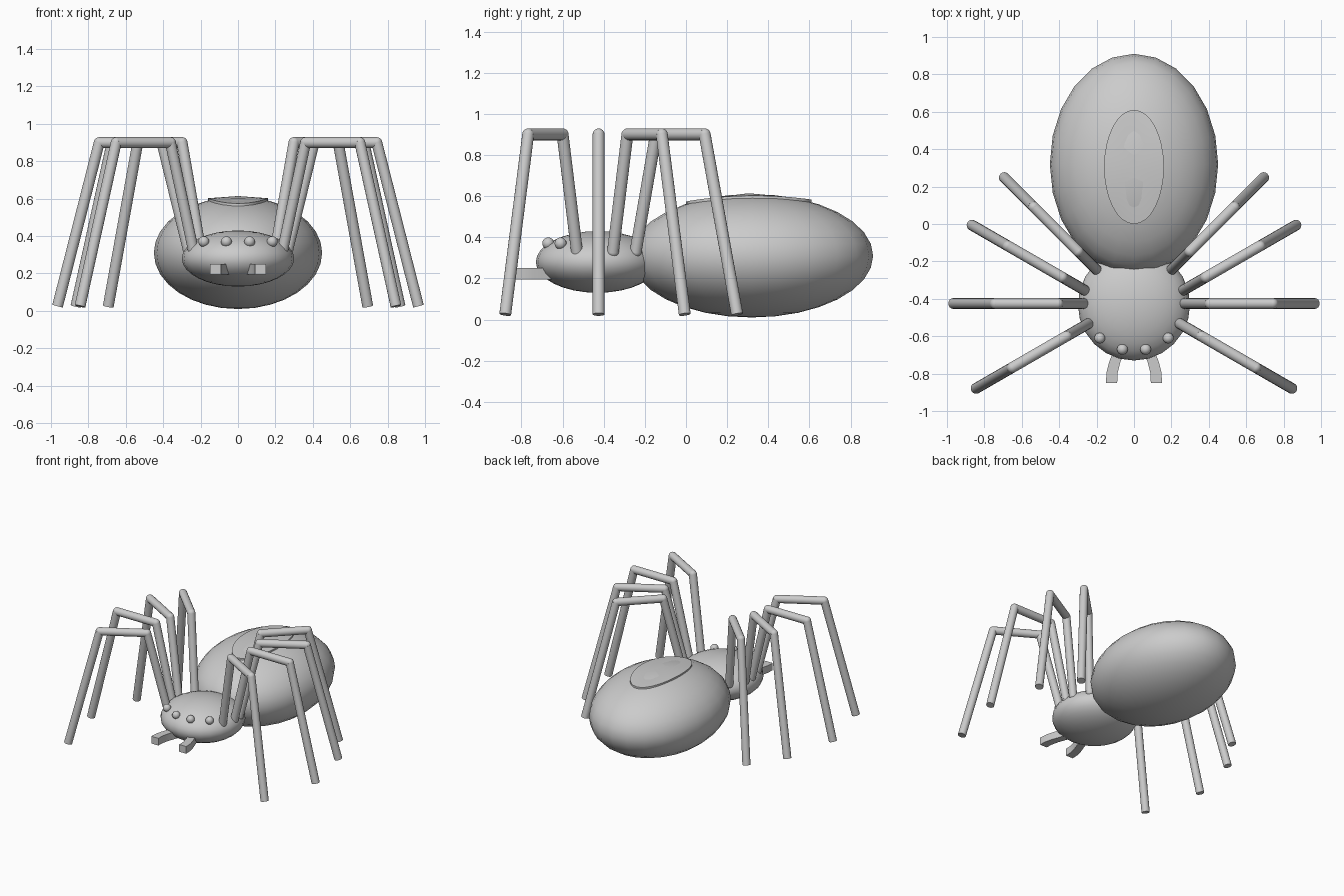
import bpy, bmesh, math
from mathutils import Vector, Matrix

if "Cube" in bpy.data.objects:
    bpy.data.objects.remove(bpy.data.objects["Cube"])


def finish(bm, name, angle=40):
    bmesh.ops.recalc_face_normals(bm, faces=bm.faces)
    me = bpy.data.meshes.new(name)
    bm.to_mesh(me)
    bm.free()
    ob = bpy.data.objects.new(name, me)
    bpy.context.collection.objects.link(ob)
    bpy.ops.object.select_all(action='DESELECT')
    ob.select_set(True)
    bpy.context.view_layer.objects.active = ob
    bpy.ops.object.shade_smooth_by_angle(angle=math.radians(angle))
    return ob


def ellipsoid(name, centre, radii, seg=24, rings=16):
    bm = bmesh.new()
    m = Matrix.Translation(centre) @ Matrix.Diagonal((*radii, 1))
    bmesh.ops.create_uvsphere(bm, u_segments=seg, v_segments=rings, radius=1, matrix=m)
    return finish(bm, name)


def tube(bm, a, b, r):
    d = b - a
    m = Matrix.Translation((a + b) / 2) @ d.to_track_quat('Z', 'Y').to_matrix().to_4x4()
    bmesh.ops.create_cone(bm, cap_ends=True, segments=16, radius1=r, radius2=r,
                          depth=d.length, matrix=m)


# body
AC, AR = (0, 0.32, 0.31), (0.45, 0.59, 0.30)
ellipsoid("abdomen", AC, AR)
ellipsoid("head", (0, -0.43, 0.28), (0.30, 0.30, 0.15))

# oval marking draped over the top of the abdomen, with a thin rim
bm = bmesh.new()
top, low = [], []
for i in range(32):
    t = 2 * math.pi * i / 32
    x, y = 0.16 * math.cos(t), 0.305 + 0.305 * math.sin(t)
    z = AC[2] + AR[2] * math.sqrt(1 - (x / AR[0]) ** 2 - ((y - AC[1]) / AR[1]) ** 2)
    top.append(bm.verts.new((x, y, z + 0.012)))
    low.append(bm.verts.new((x, y, z - 0.003)))
mid = bm.verts.new((0, 0.305, 0.614))
for i in range(32):
    j = (i + 1) % 32
    bm.faces.new((top[i], top[j], mid))
    bm.faces.new((low[i], low[j], top[j], top[i]))
finish(bm, "back_marking")

# legs: hip x, hip y, splay angle for each pair
R = 0.029
PROFILE = ((0, 0.33), (0.14, 0.90), (0.475, 0.90), (0.698, 0.025))
PAIRS = (("front", 0.24, -0.53, -30), ("second", 0.267, -0.425, 0),
         ("third", 0.262, -0.355, 30), ("rear", 0.20, -0.245, 45))
for label, hx, hy, ang in PAIRS:
    c, s = math.cos(math.radians(ang)), math.sin(math.radians(ang))
    for side, sx in (("right", 1), ("left", -1)):
        pts = [Vector((sx * (hx + d * c), hy + d * s, z)) for d, z in PROFILE]
        bm = bmesh.new()
        for a, b in zip(pts, pts[1:]):
            tube(bm, a, b, R)
        for p in pts[:3]:
            bmesh.ops.create_uvsphere(bm, u_segments=16, v_segments=10, radius=R,
                                      matrix=Matrix.Translation(p))
        finish(bm, f"{label}_leg_{side}")

# eyes and curved square fangs
FANG = ((0.06, -0.62), (0.085, -0.69), (0.105, -0.745), (0.117, -0.795), (0.12, -0.85))
for side, sx in (("right", 1), ("left", -1)):
    ellipsoid(f"outer_eye_{side}", (sx * 0.183, -0.61, 0.37), (0.029,) * 3, 16, 10)
    ellipsoid(f"inner_eye_{side}", (sx * 0.062, -0.67, 0.37), (0.029,) * 3, 16, 10)
    bm = bmesh.new()
    rows = [[bm.verts.new((sx * (x + dx), y, 0.222 + dz)) for dx, dz in
             ((-0.03, -0.028), (0.03, -0.028), (0.03, 0.028), (-0.03, 0.028))]
            for x, y in FANG]
    for a, b in zip(rows, rows[1:]):
        for i in range(4):
            j = (i + 1) % 4
            bm.faces.new((a[i], a[j], b[j], b[i]))
    bm.faces.new(rows[0])
    bm.faces.new(rows[-1])
    finish(bm, f"fang_{side}", 30)
